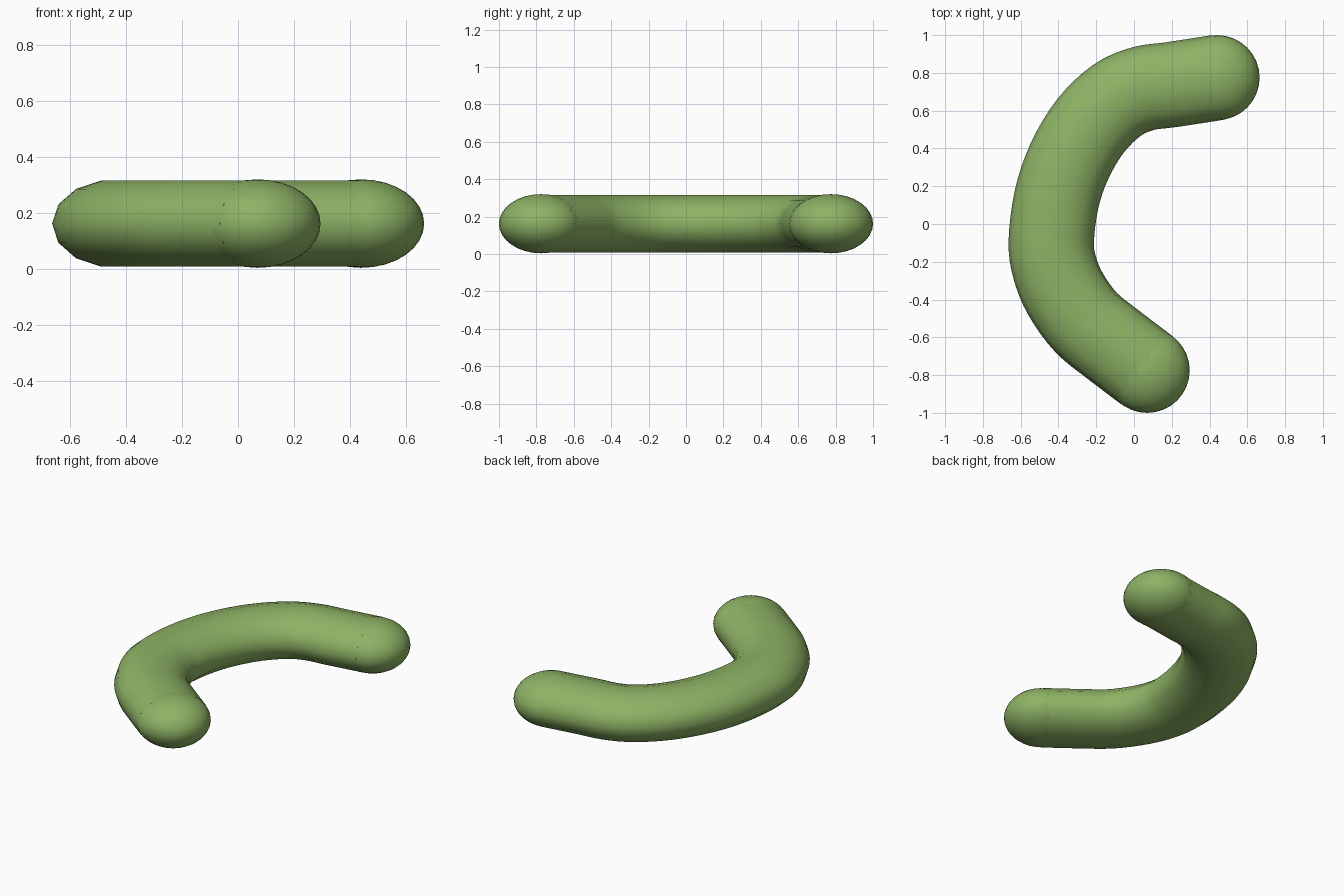
import bpy, bmesh, math
from mathutils import Vector

if "Cube" in bpy.data.objects:
    bpy.data.objects.remove(bpy.data.objects["Cube"])

RW, RH, ZC, SIDES = 0.226, 0.158, 0.162, 14

green = bpy.data.materials.new("green")
green.diffuse_color = (0.27, 0.45, 0.13, 1)
green.use_nodes = True
green.node_tree.nodes["Principled BSDF"].inputs["Base Color"].default_value = green.diffuse_color

# Centre line of the bent tube, seen from above
path = [Vector(p) for p in [(0.44, 0.775), (0.2, 0.738), (0.05, 0.717), (-0.09, 0.655),
        (-0.232, 0.517), (-0.343, 0.33), (-0.41, 0.13), (-0.438, -0.09), (-0.42, -0.23),
        (-0.363, -0.37), (-0.255, -0.52), (-0.115, -0.635), (0.07, -0.775)]]


def smooth_path(pts, steps=4):
    ext = [2 * pts[0] - pts[1]] + pts + [2 * pts[-1] - pts[-2]]
    out = []
    for i in range(1, len(ext) - 2):
        a, b, c, d = ext[i - 1:i + 3]
        for s in range(steps):
            t = s / steps
            out.append(0.5 * (2 * b + (c - a) * t + (2 * a - 5 * b + 4 * c - d) * t ** 2
                              + (3 * b - a - 3 * c + d) * t ** 3))
    return out + [pts[-1]]


def finish(bm, name):
    bmesh.ops.recalc_face_normals(bm, faces=bm.faces)
    for f in bm.faces:
        f.smooth = len(f.verts) < 5
    mesh = bpy.data.meshes.new(name)
    bm.to_mesh(mesh)
    bm.free()
    mesh.materials.append(green)
    ob = bpy.data.objects.new(name, mesh)
    bpy.context.collection.objects.link(ob)
    return ob


# Bent tube with an oval section
pts = smooth_path(path)
bm = bmesh.new()
rings = []
for i, p in enumerate(pts):
    d = (pts[min(i + 1, len(pts) - 1)] - pts[max(i - 1, 0)]).normalized()
    n = Vector((-d.y, d.x))
    ring = []
    for k in range(SIDES):
        a = math.tau * k / SIDES
        q = p - n * RW * math.cos(a)
        ring.append(bm.verts.new((q.x, q.y, ZC + RH * math.sin(a))))
    rings.append(ring)
for r0, r1 in zip(rings, rings[1:]):
    for k in range(SIDES):
        j = (k + 1) % SIDES
        bm.faces.new((r0[k], r0[j], r1[j], r1[k]))
bm.faces.new(rings[0])
bm.faces.new(rings[-1])
finish(bm, "bent_tube")

# Rounded ends
for name, p in (("back_end", path[0]), ("front_end", path[-1])):
    bm = bmesh.new()
    bmesh.ops.create_uvsphere(bm, u_segments=32, v_segments=16, radius=1)
    bmesh.ops.scale(bm, vec=(0.225, 0.225, RH), verts=bm.verts)
    ob = finish(bm, name)
    ob.location = (p.x, p.y, ZC)
